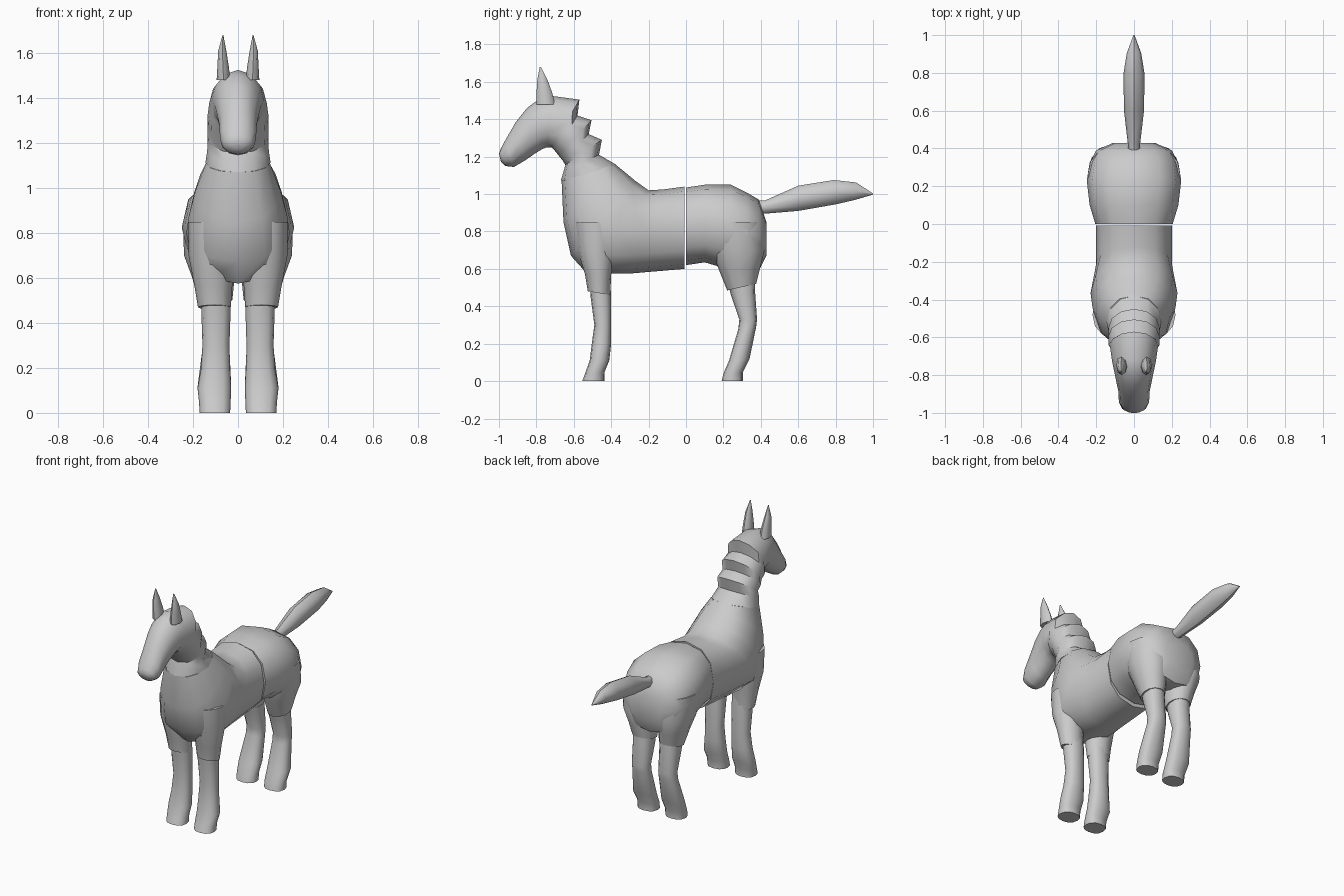
import bpy, bmesh, math


def spow(v, e):
    return math.copysign(abs(v) ** e, v)


# Loft of rounded rings; each ring: rear/top (y, z), front/bottom (y, z), half width, x centre
def loft(name, rings, n=12, e=1.0, mirror=False, angle=45):
    bm = bmesh.new()
    loops = []
    for r in rings:
        ay, az, by, bz, w = r[:5]
        x0 = r[5] if len(r) > 5 else 0
        loop = []
        for i in range(n):
            t = 2 * math.pi * i / n
            c, s = spow(math.cos(t), e), spow(math.sin(t), e)
            loop.append(bm.verts.new((x0 + w * s,
                                      (ay + by) / 2 + (ay - by) / 2 * c,
                                      (az + bz) / 2 + (az - bz) / 2 * c)))
        loops.append(loop)
    for p, q in zip(loops, loops[1:]):
        for i in range(n):
            j = (i + 1) % n
            bm.faces.new((p[i], p[j], q[j], q[i]))
    bm.faces.new(loops[0])
    bm.faces.new(loops[-1][::-1])
    bmesh.ops.recalc_face_normals(bm, faces=bm.faces)
    mesh = bpy.data.meshes.new(name)
    bm.to_mesh(mesh)
    bm.free()
    ob = bpy.data.objects.new(name, mesh)
    bpy.context.collection.objects.link(ob)
    bpy.ops.object.select_all(action='DESELECT')
    ob.select_set(True)
    bpy.context.view_layer.objects.active = ob
    bpy.ops.object.shade_smooth_by_angle(angle=math.radians(angle))
    if mirror:
        ob.modifiers.new("mirror", 'MIRROR')
    return ob


# Front half of the body, fanning from the neck base to the waist
loft("front_body", [
    (-.38, 1.16, -.665, 1.07, .14),
    (-.33, 1.12, -.655, .85, .19),
    (-.27, 1.07, -.615, .67, .22),
    (-.20, 1.02, -.53, .575, .23),
    (-.12, 1.025, -.30, .575, .20),
    (-.008, 1.04, -.008, .60, .20)], e=.85)

# Hind half of the body
loft("hind_body", [
    (0, 1.035, 0, .62, .205),
    (.10, 1.05, .10, .635, .235),
    (.24, 1.05, .22, .60, .25),
    (.33, 1.005, .32, .58, .235),
    (.39, .97, .39, .59, .20),
    (.43, .85, .43, .67, .11)], e=.85)

# Shoulders and thighs, overlapping the lower legs like sleeves
loft("shoulder", [
    (-.36, .85, -.60, .85, .10, .12),
    (-.38, .70, -.58, .70, .105, .115),
    (-.40, .57, -.54, .57, .085, .11),
    (-.405, .46, -.525, .48, .073, .105)], mirror=True)
loft("thigh", [
    (.40, .85, .12, .85, .11, .135),
    (.42, .70, .14, .70, .115, .125),
    (.395, .60, .17, .61, .095, .11),
    (.375, .52, .22, .485, .075, .10)], mirror=True)

# Lower legs with fetlock and hoof
loft("front_leg", [
    (-.41, .60, -.52, .60, .065, .10),
    (-.40, .45, -.51, .45, .065, .098),
    (-.40, .30, -.49, .30, .06, .098),
    (-.40, .20, -.505, .19, .065, .10),
    (-.41, .11, -.515, .11, .075, .105),
    (-.435, .05, -.54, .04, .07, .103),
    (-.435, 0, -.555, 0, .068, .103)], e=.85, mirror=True)
loft("hind_leg", [
    (.37, .60, .21, .58, .065, .10),
    (.37, .47, .24, .46, .065, .098),
    (.38, .33, .285, .33, .06, .098),
    (.375, .29, .28, .28, .06, .098),
    (.34, .12, .23, .11, .075, .105),
    (.305, .05, .20, .04, .07, .103),
    (.305, 0, .19, 0, .068, .103)], e=.85, mirror=True)

# Neck with stepped mane, running into the head and muzzle
loft("neck_and_head", [
    (-.37, 1.155, -.67, 1.07, .145),
    (-.465, 1.21, -.655, 1.12, .137),
    (-.45, 1.29, -.645, 1.155, .135),
    (-.52, 1.32, -.66, 1.18, .135),
    (-.505, 1.395, -.68, 1.205, .135),
    (-.58, 1.42, -.70, 1.23, .135),
    (-.57, 1.505, -.72, 1.25, .128),
    (-.72, 1.525, -.745, 1.25, .115),
    (-.79, 1.505, -.77, 1.24, .105),
    (-.85, 1.46, -.81, 1.215, .095),
    (-.91, 1.385, -.86, 1.18, .083),
    (-.965, 1.29, -.92, 1.145, .08),
    (-.992, 1.24, -.965, 1.15, .062),
    (-1.0, 1.215, -.99, 1.175, .03)])

# Pointed ears
loft("ears", [
    (-.70, 1.48, -.80, 1.48, .030, .065),
    (-.715, 1.54, -.80, 1.53, .026, .066),
    (-.74, 1.61, -.795, 1.61, .018, .070),
    (-.775, 1.68, -.782, 1.68, .002, .067)], n=8, mirror=True)

# Raised tail
loft("tail", [
    (.36, .965, .36, .90, .028),
    (.42, .965, .42, .895, .032),
    (.60, 1.045, .60, .91, .053),
    (.79, 1.075, .80, .945, .056),
    (.91, 1.062, .90, .968, .038),
    (1.0, 1.003, 1.0, .997, .003)], n=8)
